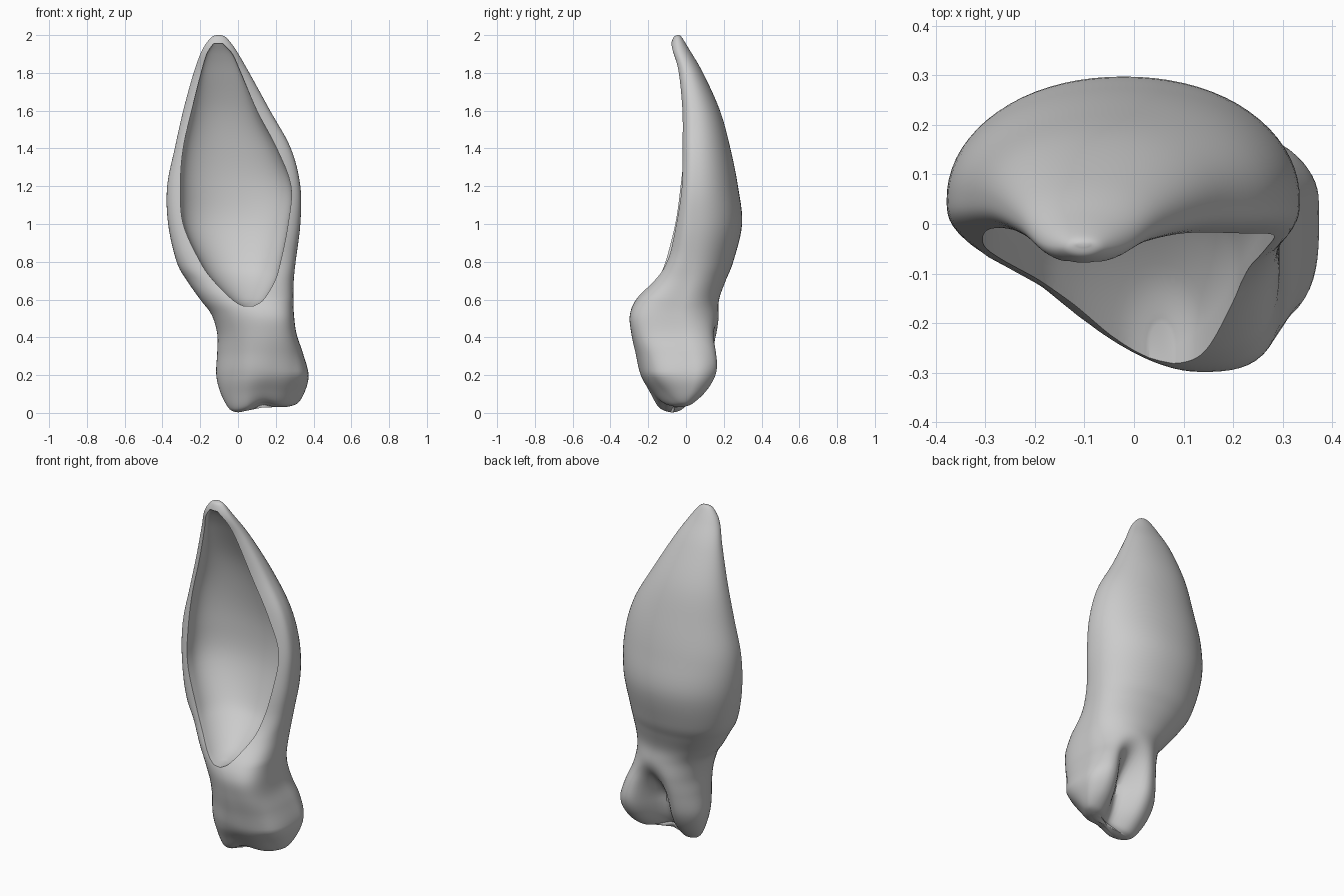
import bpy, bmesh, math

if "Cube" in bpy.data.objects:
    bpy.data.objects.remove(bpy.data.objects["Cube"])

SIDES = 72
STEPS = 6


def spline_rows(rows):
    """Catmull-Rom interpolation through a list of section rows."""
    out = []
    for i in range(len(rows) - 1):
        p0, p1 = rows[max(i - 1, 0)], rows[i]
        p2, p3 = rows[i + 1], rows[min(i + 2, len(rows) - 1)]
        for s in range(STEPS):
            t = s / STEPS
            out.append([0.5 * (2 * b + (c - a) * t + (2 * a - 5 * b + 4 * c - d) * t * t
                               + (3 * b - a - 3 * c + d) * t ** 3)
                        for a, b, c, d in zip(p0, p1, p2, p3)])
    return out + [list(rows[-1])]


def clamp01(v):
    return min(max(v, 0), 1)


def section(row, skew=0.0):
    """Two half superellipses: back half and front half meet at the widest y."""
    z, xl, xr, yf, yb, ym, n = row
    lower = clamp01((0.85 - z) / 0.25) * clamp01(z / 0.2)
    pts = []
    for k in range(SIDES):
        t = 2 * math.pi * k / SIDES
        c, s = math.cos(t), math.sin(t)
        e = 2.1 if s >= 0 else n
        if s < 0 < c and skew:
            e += 0.5 * lower                    # fuller front right corner
        r = (abs(c) ** e + abs(s) ** e) ** (-1 / e)
        depth = (yb - ym) if s >= 0 else (ym - yf)
        x = (xl + xr) / 2 + (xr - xl) / 2 * c * r
        x += skew * lower * max(-s * r, 0) ** 2
        pts.append((x, ym + depth * s * r, z))
    return pts


def loft(name, rows, shape=None, skew=0.0):
    bm = bmesh.new()
    rings = []
    for row in spline_rows(rows):
        pts = section(row, skew)
        if shape:
            pts = [shape(*p) for p in pts]
        rings.append([bm.verts.new(p) for p in pts])
    for a, b in zip(rings, rings[1:]):
        for k in range(SIDES):
            j = (k + 1) % SIDES
            bm.faces.new((a[k], a[j], b[j], b[k]))
    for ring in (rings[0], rings[-1]):
        n = len(ring)
        mid = bm.verts.new([sum(v.co[i] for v in ring) / n for i in range(3)])
        for k in range(n):
            bm.faces.new((ring[k], ring[(k + 1) % n], mid))
    bmesh.ops.recalc_face_normals(bm, faces=bm.faces)
    me = bpy.data.meshes.new(name)
    bm.to_mesh(me)
    bm.free()
    ob = bpy.data.objects.new(name, me)
    bpy.context.collection.objects.link(ob)
    return ob


def root_lobes(x, y, z):
    """Split the root into two lobes with a groove up the back and below."""
    fade = clamp01((0.52 - z) / 0.3)
    fade = fade * fade * (3 - 2 * fade)
    low = clamp01((0.3 - z) / 0.3) ** 2
    g = math.exp(-((x - 0.13) / 0.08) ** 2)
    right = clamp01((x - 0.05) / 0.25)
    h = y + 0.13
    if h > 0:
        y = -0.13 + h * (1 - 0.6 * fade * g)
    return (x, y + 0.055 * fade * right, z + low * (0.04 * g + 0.035 * right))


# Outer body: z, left x, right x, front y, back y, widest y, front squareness
body_rows = [
    (0.00, 0.00, 0.26, -0.11, -0.03, -0.07, 2.0),
    (0.02, -0.045, 0.315, -0.16, 0.01, -0.06, 2.0),
    (0.10, -0.09, 0.355, -0.21, 0.085, -0.03, 2.0),
    (0.20, -0.115, 0.373, -0.265, 0.14, -0.01, 2.0),
    (0.32, -0.11, 0.342, -0.285, 0.17, -0.01, 2.0),
    (0.42, -0.11, 0.308, -0.295, 0.18, -0.02, 2.1),
    (0.52, -0.14, 0.295, -0.297, 0.172, -0.03, 2.1),
    (0.60, -0.20, 0.293, -0.265, 0.175, -0.01, 2.1),
    (0.70, -0.27, 0.295, -0.185, 0.21, 0.02, 2.3),
    (0.80, -0.325, 0.305, -0.125, 0.25, 0.03, 2.8),
    (1.00, -0.37, 0.33, -0.08, 0.297, 0.045, 3.0),
    (1.20, -0.375, 0.33, -0.05, 0.275, 0.05, 3.0),
    (1.40, -0.335, 0.28, -0.033, 0.235, 0.05, 3.0),
    (1.60, -0.29, 0.17, -0.03, 0.18, 0.045, 2.8),
    (1.80, -0.235, 0.06, -0.05, 0.09, 0.01, 2.4),
    (1.92, -0.19, -0.01, -0.08, 0.02, -0.035, 2.0),
    (1.985, -0.145, -0.06, -0.068, -0.02, -0.045, 2.0),
    (2.00, -0.115, -0.09, -0.045, -0.035, -0.04, 2.0),
]
ear = loft("ear_shell", body_rows, root_lobes, skew=0.055)

# Hollow: z, left x, right x, back y, widest y
hollow_rows = [
    (0.565, 0.03, 0.08, -0.20, -0.25),
    (0.60, -0.03, 0.135, -0.10, -0.21),
    (0.70, -0.13, 0.195, 0.035, -0.13),
    (0.80, -0.20, 0.225, 0.105, -0.07),
    (1.00, -0.29, 0.265, 0.17, -0.01),
    (1.20, -0.305, 0.28, 0.18, 0.01),
    (1.40, -0.29, 0.205, 0.155, 0.02),
    (1.60, -0.245, 0.10, 0.105, 0.01),
    (1.80, -0.195, 0.015, 0.02, -0.02),
    (1.90, -0.165, -0.03, -0.03, -0.05),
    (1.955, -0.13, -0.08, -0.065, -0.07),
]
cutter = loft("ear_hollow_cutter",
              [(z, l, r, -0.7, b, m, 6.0) for z, l, r, b, m in hollow_rows])
cutter.hide_render = True

# Carve the hollow and smooth the result
mod = ear.modifiers.new("hollow", 'BOOLEAN')
mod.operation = 'DIFFERENCE'
mod.solver = 'EXACT'
mod.object = cutter
bpy.context.view_layer.objects.active = ear
ear.select_set(True)
cutter.select_set(False)
bpy.ops.object.modifier_apply(modifier=mod.name)
bpy.data.objects.remove(cutter)
bpy.ops.object.shade_smooth_by_angle(angle=math.radians(50))
